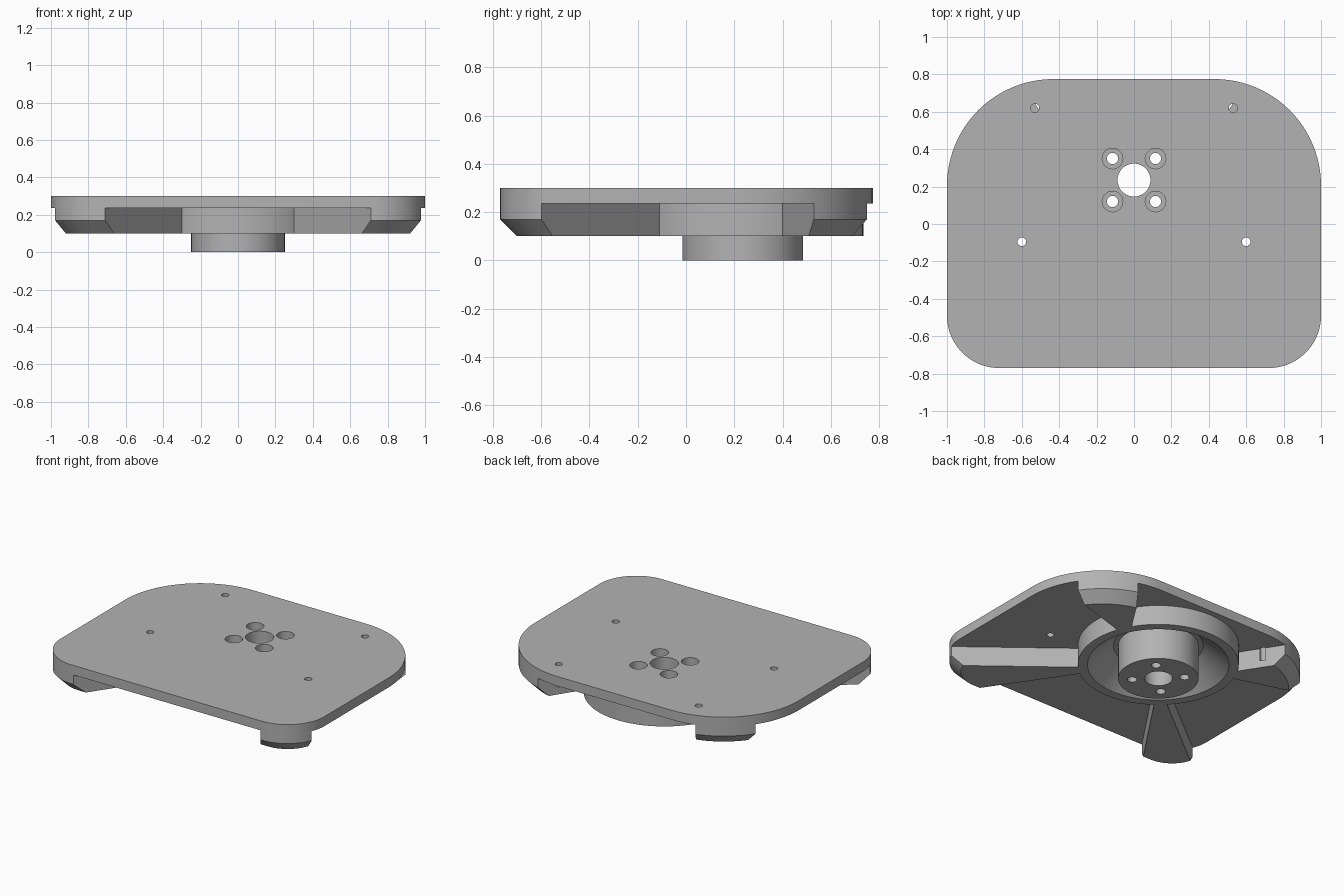
import bpy, bmesh, math
from mathutils import Vector

cube = bpy.data.objects.get("Cube")
if cube:
    bpy.data.objects.remove(cube, do_unlink=True)

grey = bpy.data.materials.new("Plain grey")
grey.use_nodes = True
GREY = (0.45, 0.45, 0.45, 1)
grey.diffuse_color = GREY
grey.node_tree.nodes["Principled BSDF"].inputs["Base Color"].default_value = GREY

CY = 0.235          # hub centre along y
TOP, UNDER, LOW = 0.30, 0.235, 0.10
SEG = 96


def make(name, bm):
    bmesh.ops.recalc_face_normals(bm, faces=bm.faces)
    mesh = bpy.data.meshes.new(name)
    bm.to_mesh(mesh)
    bm.free()
    mesh.materials.append(grey)
    ob = bpy.data.objects.new(name, mesh)
    bpy.context.collection.objects.link(ob)
    return ob


def loft(name, layers):
    """Closed solid through equal-length loops, given as (points, z)."""
    bm = bmesh.new()
    rings = [[bm.verts.new((x, y, z)) for x, y in pts] for pts, z in layers]
    n = len(rings[0])
    for a, b in zip(rings, rings[1:]):
        for i in range(n):
            j = (i + 1) % n
            bm.faces.new((a[i], a[j], b[j], b[i]))
    bm.faces.new(rings[0][::-1])
    bm.faces.new(rings[-1])
    return make(name, bm)


def circle(x, y, r, n=SEG):
    return [(x + r * math.cos(2 * math.pi * i / n),
             y + r * math.sin(2 * math.pi * i / n)) for i in range(n)]


def cylinder(name, x, y, r, z0, z1, n=SEG):
    return loft(name, [(circle(x, y, r, n), z0), (circle(x, y, r, n), z1)])


def lathe(name, profile):
    """Closed ring swept round the hub axis."""
    bm = bmesh.new()
    loops = [[bm.verts.new((x, y, z)) for x, y in circle(0, CY, r)] for r, z in profile]
    for k, a in enumerate(loops):
        b = loops[(k + 1) % len(loops)]
        for i in range(SEG):
            j = (i + 1) % SEG
            bm.faces.new((a[i], a[j], b[j], b[i]))
    return make(name, bm)


def combine(target, tool, operation):
    mod = target.modifiers.new("combine", 'BOOLEAN')
    mod.operation, mod.solver, mod.object = operation, 'EXACT', tool
    bpy.context.view_layer.objects.active = target
    bpy.ops.object.modifier_apply(modifier=mod.name)
    bpy.data.objects.remove(tool, do_unlink=True)


def outline(inset):
    """Rounded plate outline: wide back corners, tighter front corners."""
    corners = ((0.43, 0.205, 0.57, 0), (-0.43, 0.205, 0.57, 90),
               (-0.72, -0.49, 0.28, 180), (0.72, -0.49, 0.28, 270))
    pts = []
    for x, y, r, start in corners:
        for i in range(25):
            a = math.radians(start + 90 * i / 24)
            pts.append((x + (r - inset) * math.cos(a), y + (r - inset) * math.sin(a)))
    return pts


# Full body with the chamfered lower rim
plate = loft("mounting_plate", [(outline(0.07), LOW), (outline(0), 0.17), (outline(0), TOP)])

# Open the underside between the four flared ribs
front_rib = ((0.30, -0.165), (0.71, -0.77)), ((0.36, -0.11), (0.98, -0.60))
back_rib = ((0.47, 0.40), (0.90, 0.53)), ((0.43, 0.49), (0.60, 0.755))


def extended(edge):
    a, b = map(Vector, edge)
    d = (b - a).normalized()
    return tuple(a - d * 0.04), tuple(b + d * 0.5)


def mirrored(pts):
    return [(-x, y) for x, y in reversed(pts)]


front_in, front_out = extended(front_rib[0])
side_a, side_b = extended(front_rib[1]), extended(back_rib[0])
back_in, back_out = extended(back_rib[1])
side = [side_a[0], side_a[1], (2, 0), side_b[1], side_b[0]]
front = [front_in, front_out]
back = [back_in, back_out]
for pocket in (front + mirrored(front), back + mirrored(back), side, mirrored(side)):
    combine(plate, loft("pocket_cutter", [(pocket, 0), (pocket, UNDER)]), 'DIFFERENCE')
combine(plate, cylinder("centre_cutter", 0, CY, 0.48, 0, UNDER), 'DIFFERENCE')

# Ring wall and central hub
combine(plate, lathe("ring_wall", [(0.5, LOW), (0.5, 0.27), (0.28, 0.27),
                                   (0.28, UNDER), (0.44, LOW)]), 'UNION')
combine(plate, cylinder("hub", 0, CY, 0.25, 0, 0.27), 'UNION')

# Bore, counterbored bolt holes and small fixing holes
holes = [(0, CY, 0.088, -0.1)]
for sx in (-1, 1):
    for sy in (-1, 1):
        x, y = sx * 0.115, CY + sy * 0.115
        holes += [(x, y, 0.03, -0.1), (x, y, 0.055, 0.12)]
    holes += [(sx * 0.6, -0.095, 0.023, 0.2), (sx * 0.53, 0.62, 0.023, 0.15)]
for x, y, r, z in holes:
    combine(plate, cylinder("hole_cutter", x, y, r, z, 0.4, 40), 'DIFFERENCE')

bpy.ops.object.select_all(action='DESELECT')
plate.select_set(True)
bpy.context.view_layer.objects.active = plate
bpy.ops.object.shade_smooth_by_angle(angle=math.radians(30))
